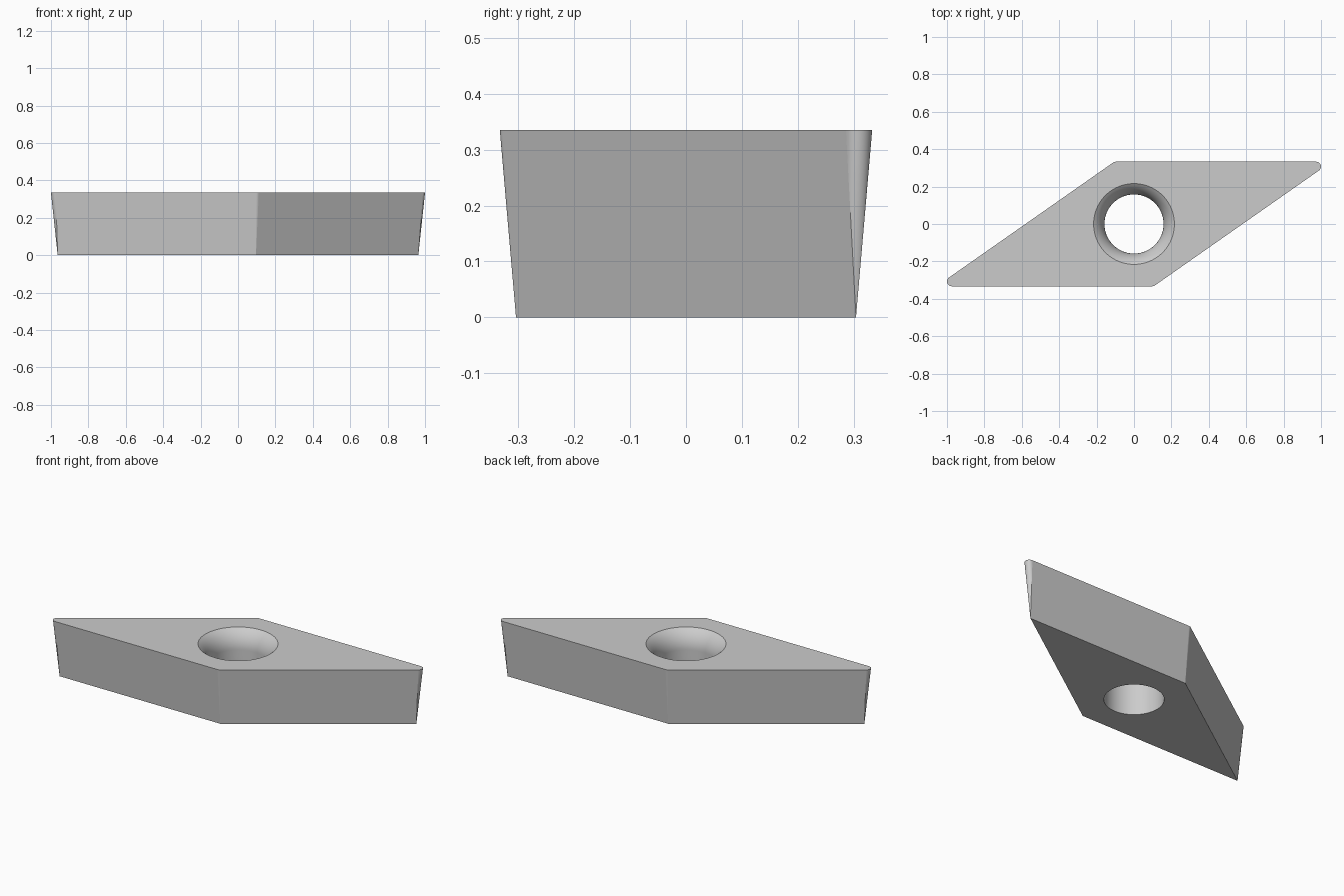
import bpy, bmesh
from math import sin, cos, tan, radians, pi, atan

if "Cube" in bpy.data.objects:
    bpy.data.objects.remove(bpy.data.objects["Cube"])

H = 0.335                 # thickness
IN_R = 0.333              # inscribed radius of the top rhombus
ANGLE = radians(35)       # acute corner angle
NOSE = 0.0258             # corner radius at the top
BASE_R = 0.304            # inscribed radius of the base
BORE, MOUTH, SEAT = 0.158, 0.216, 0.11   # hole radii and flared depth
ARC, SEG, FLARE = 16, 96, 12

bm = bmesh.new()

# unit rhombus corners (inscribed radius 1) with the normals of their two sides
xa, xo = 1 / tan(ANGLE / 2), tan(ANGLE / 2)
corners = [(xa, 1, -55, 90), (-xo, 1, 90, 125), (-xa, -1, 125, 270), (xo, -1, 270, 305)]

# outer wall: rounded top corners tapering to sharp base corners
top, base = [], []
for x, y, a0, a1 in corners:
    arc = []
    for i in range(ARC + 1):
        a = radians(a0 + (a1 - a0) * i / ARC)
        arc.append(bm.verts.new((x * (IN_R - NOSE) + NOSE * cos(a),
                                 y * (IN_R - NOSE) + NOSE * sin(a), H)))
    tip = bm.verts.new((x * BASE_R, y * BASE_R, 0))
    for p, q in zip(arc, arc[1:]):
        bm.faces.new((tip, q, p)).smooth = True
    top.append(arc)
    base.append(tip)
for i in range(4):
    j = (i + 1) % 4
    bm.faces.new((base[i], base[j], top[j][0], top[i][-1]))

# hole wall: flared seat running tangentially into a straight bore
sweep = 2 * atan((MOUTH - BORE) / SEAT)
rho = SEAT / sin(sweep)
profile = [(BORE, 0)]
for i in range(FLARE + 1):
    t = sweep * i / FLARE
    profile.append((BORE + rho * (1 - cos(t)), H - SEAT + rho * sin(t)))
rings = [[bm.verts.new((r * cos(2 * pi * k / SEG), r * sin(2 * pi * k / SEG), z))
          for k in range(SEG)] for r, z in profile]
for lo, hi in zip(rings, rings[1:]):
    for k in range(SEG):
        n = (k + 1) % SEG
        bm.faces.new((lo[k], hi[k], hi[n], lo[n])).smooth = True

# flat top and bottom around the hole
def cap(outline, ring):
    edges = []
    for loop in (outline, ring):
        for p, q in zip(loop, loop[1:] + loop[:1]):
            edges.append(bm.edges.get((p, q)) or bm.edges.new((p, q)))
    bmesh.ops.triangle_fill(bm, edges=edges, use_beauty=True)

cap([v for arc in top for v in arc], rings[-1])
cap(base, rings[0])
bmesh.ops.recalc_face_normals(bm, faces=bm.faces)

mesh = bpy.data.meshes.new("cutting_insert")
bm.to_mesh(mesh)
bm.free()
bpy.context.collection.objects.link(bpy.data.objects.new("cutting_insert", mesh))
